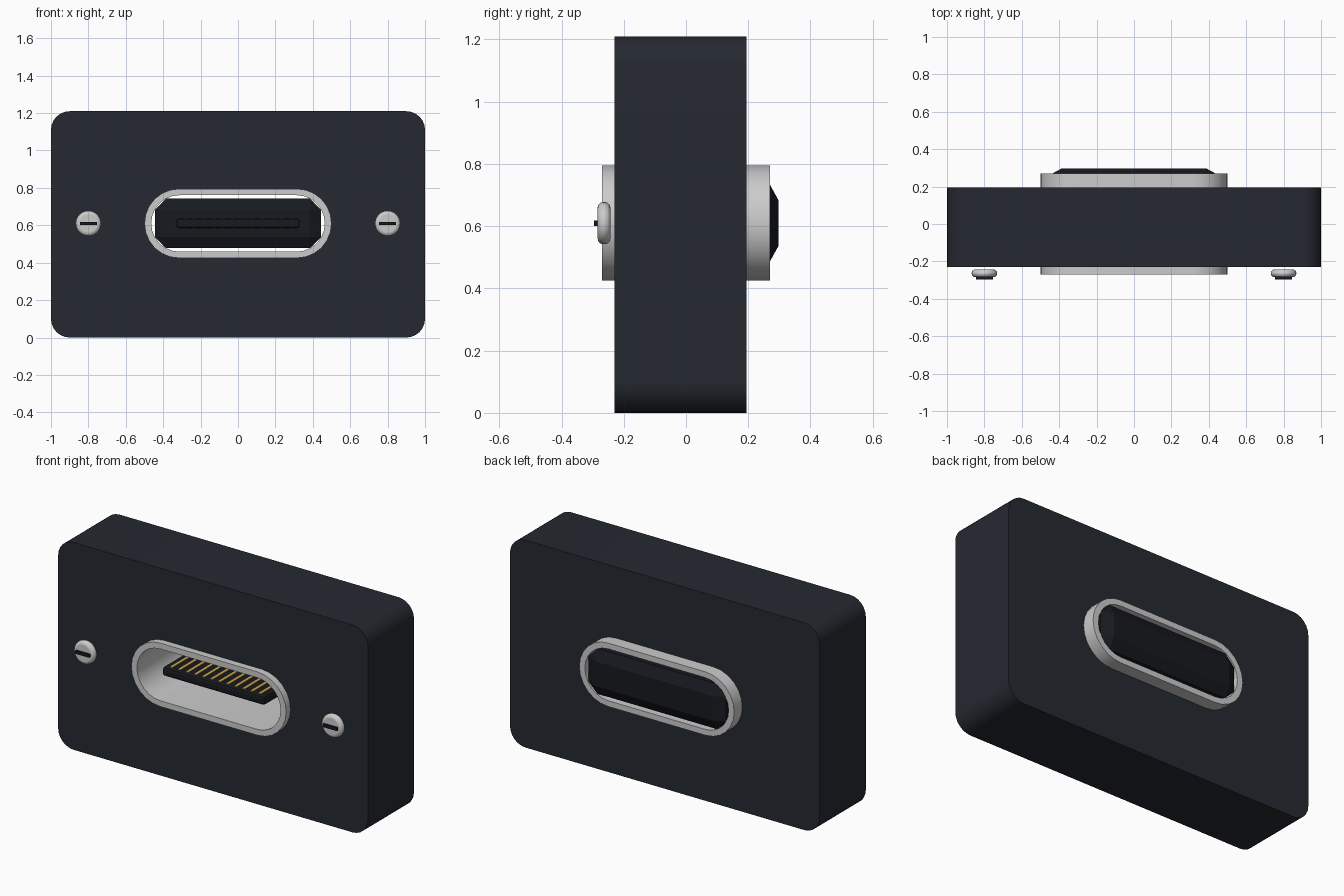
import bpy, bmesh
from math import pi, sin, cos

if "Cube" in bpy.data.objects:
    bpy.data.objects.remove(bpy.data.objects["Cube"])

ZC = 0.61  # height of the port axis


def material(name, rgb):
    m = bpy.data.materials.new(name)
    m.diffuse_color = (*rgb, 1)
    m.use_nodes = True
    m.node_tree.nodes["Principled BSDF"].inputs["Base Color"].default_value = m.diffuse_color
    return m


DARK = material("dark_casing", (0.018, 0.022, 0.03))
BLACK = material("black_plastic", (0.008, 0.01, 0.014))
GOLD = material("gold_contact", (0.7, 0.42, 0.08))


def rounded_rect(hx, hz, r, seg):
    pts = []
    for q, (sx, sz) in enumerate([(1, 1), (-1, 1), (-1, -1), (1, -1)]):
        for i in range(seg + 1):
            a = (q + i / seg) * pi / 2
            p = (sx * (hx - r) + r * cos(a), sz * (hz - r) + r * sin(a))
            if not pts or abs(p[0] - pts[-1][0]) + abs(p[1] - pts[-1][1]) > 1e-4:
                pts.append(p)
    if abs(pts[0][0] - pts[-1][0]) + abs(pts[0][1] - pts[-1][1]) < 1e-4:
        pts.pop()
    return pts


def activate(ob):
    bpy.ops.object.select_all(action='DESELECT')
    ob.select_set(True)
    bpy.context.view_layer.objects.active = ob


def plate(name, loops, y0, y1, zc, mat=None):
    """Extrude an outline with holes along y."""
    cu = bpy.data.curves.new(name, 'CURVE')
    cu.dimensions, cu.fill_mode, cu.extrude = '2D', 'BOTH', (y1 - y0) / 2
    for pts in loops:
        sp = cu.splines.new('POLY')
        sp.points.add(len(pts) - 1)
        for p, (x, z) in zip(sp.points, pts):
            p.co = (x, z, 0, 1)
        sp.use_cyclic_u = True
    ob = bpy.data.objects.new(name, cu)
    bpy.context.collection.objects.link(ob)
    ob.rotation_euler = (pi / 2, 0, 0)
    ob.location = (0, (y0 + y1) / 2, zc)
    activate(ob)
    bpy.ops.object.convert(target='MESH')
    ob = bpy.context.object
    bm = bmesh.new()
    bm.from_mesh(ob.data)
    bmesh.ops.remove_doubles(bm, verts=bm.verts, dist=1e-4)
    bmesh.ops.recalc_face_normals(bm, faces=bm.faces)
    bm.to_mesh(ob.data)
    bm.free()
    ob.data.materials.clear()
    if mat:
        ob.data.materials.append(mat)
    bpy.ops.object.shade_smooth_by_angle()
    return ob


def box(name, loc, size, mat, bevel=0, seg=1, stretch=(1, 1, 1)):
    """Box of the given size; the bevel can be stretched per axis."""
    bpy.ops.mesh.primitive_cube_add(size=1, location=loc)
    ob = bpy.context.object
    ob.name = name
    ob.scale = [s / k for s, k in zip(size, stretch)]
    bpy.ops.object.transform_apply(location=False, rotation=False, scale=True)
    ob.scale = stretch
    if bevel:
        b = ob.modifiers.new("bevel", 'BEVEL')
        b.width, b.segments = bevel, seg
    ob.data.materials.append(mat)
    return ob


# casing with the port opening cut through
plate("casing", [rounded_rect(1, 0.605, 0.1, 6), rounded_rect(0.48, 0.165, 0.165, 12)],
      -0.23, 0.195, 0.605, DARK)

# metal shell sleeve
plate("port_shell", [rounded_rect(0.5, 0.185, 0.185, 6), rounded_rect(0.464, 0.151, 0.151, 6)],
      -0.27, 0.27, ZC)

# rear plug block, tongue and contacts
box("rear_block", (0, 0.199, ZC), (0.89, 0.198, 0.264), BLACK, 0.06, 1, (1, 0.55, 1))
box("tongue", (0, -0.04, ZC), (0.66, 0.38, 0.052), BLACK, 0.014, 2)
for side, label in ((1, "upper"), (-1, "lower")):
    for i in range(12):
        box(f"{label}_contact_{i + 1}", (-0.286 + i * 0.052, -0.08, ZC + side * 0.026),
            (0.018, 0.26, 0.008), GOLD)

# slotted screws
for sx, label in ((-1, "left"), (1, "right")):
    bpy.ops.mesh.primitive_cylinder_add(vertices=24, radius=0.068, depth=0.041,
                                        location=(sx * 0.8, -0.2635, ZC), rotation=(pi / 2, 0, 0))
    ob = bpy.context.object
    ob.name = label + "_screw"
    b = ob.modifiers.new("bevel", 'BEVEL')
    b.width, b.segments = 0.018, 3
    bpy.ops.object.shade_smooth_by_angle()
    box(label + "_screw_slot", (sx * 0.8, -0.284, ZC), (0.09, 0.024, 0.018), BLACK)
